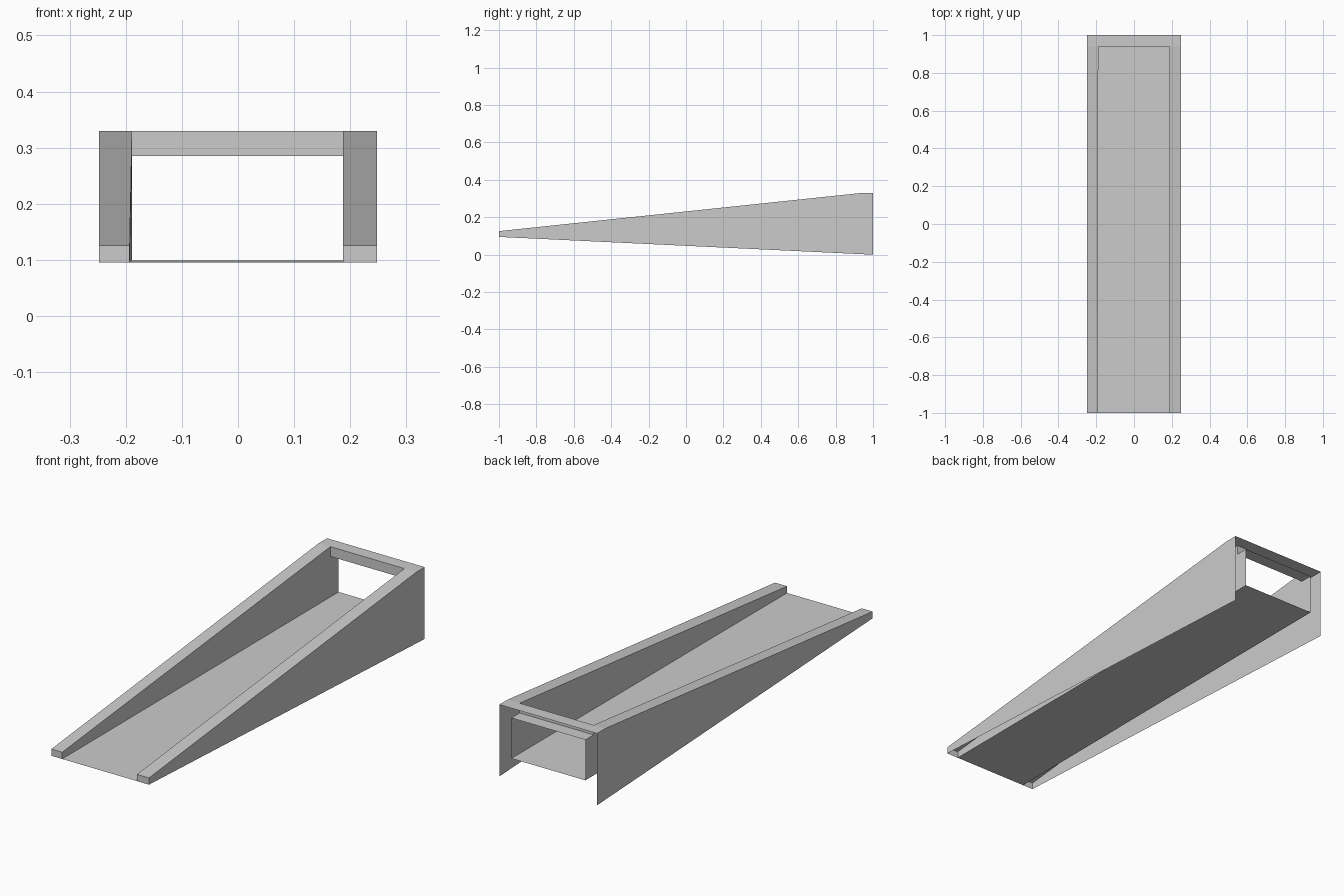
import bpy

if "Cube" in bpy.data.objects:
    bpy.data.objects.remove(bpy.data.objects["Cube"])

# Key profile points as (y, z)
FRONT, BACK, LIP = -1.0, 1.0, 0.94
RIM_FRONT, RIM_BACK, ROOF = 0.126, 0.33, 0.285
FLOOR_FRONT, FLOOR_BACK = 0.095, 0.099
OUTER = 0.248


def sheet(name, faces, flip=False):
    """Make one object from a list of polygons."""
    verts, polys = [], []
    for face in faces:
        face = face[::-1] if flip else face
        ids = []
        for p in face:
            if p not in verts:
                verts.append(p)
            ids.append(verts.index(p))
        polys.append(ids)
    mesh = bpy.data.meshes.new(name)
    mesh.from_pydata(verts, [], polys)
    mesh.update()
    obj = bpy.data.objects.new(name, mesh)
    bpy.context.collection.objects.link(obj)
    return obj


# Inner edge of each side: x at front end, x at back end
sides = {"left": (-1, -0.193, -0.189), "right": (1, 0.187, 0.187)}

for label, (s, xf, xb) in sides.items():
    xo = s * OUTER
    flip = s < 0

    # Tall outer wall
    outer = [(FRONT, FLOOR_FRONT), (BACK, 0.0), (BACK, RIM_BACK),
             (LIP, RIM_BACK), (FRONT, RIM_FRONT)]
    sheet(label + "_outer_wall", [[(xo, y, z) for y, z in outer]], flip)

    # Inner wall, notched under the back rim
    inner = [(FRONT, FLOOR_FRONT), (FRONT, RIM_FRONT), (LIP, RIM_BACK),
             (LIP, ROOF), (BACK, ROOF), (BACK, FLOOR_BACK)]
    sheet(label + "_inner_wall",
          [[(xf if y == FRONT else xb, y, z) for y, z in inner]], flip)

    # Sloping rim, flat rear corner and front end cap
    sheet(label + "_rim", [
        [(xf, FRONT, RIM_FRONT), (xo, FRONT, RIM_FRONT),
         (xo, LIP, RIM_BACK), (xb, LIP, RIM_BACK)],
        [(xb, LIP, RIM_BACK), (xo, LIP, RIM_BACK),
         (xo, BACK, RIM_BACK), (xb, BACK, RIM_BACK)],
        [(xf, FRONT, FLOOR_FRONT), (xo, FRONT, FLOOR_FRONT),
         (xo, FRONT, RIM_FRONT), (xf, FRONT, RIM_FRONT)],
    ], flip)

(_, lf, lb), (_, rf, rb) = sides.values()

# Channel floor
sheet("floor", [[(lf, FRONT, FLOOR_FRONT), (rf, FRONT, FLOOR_FRONT),
                 (rb, BACK, FLOOR_BACK), (lb, BACK, FLOOR_BACK)]])

# Back rim, its front lip and the roof of the rear opening
sheet("back_rim", [
    [(lb, LIP, RIM_BACK), (rb, LIP, RIM_BACK), (rb, BACK, RIM_BACK), (lb, BACK, RIM_BACK)],
    [(lb, LIP, ROOF), (rb, LIP, ROOF), (rb, LIP, RIM_BACK), (lb, LIP, RIM_BACK)],
    [(lb, BACK, ROOF), (rb, BACK, ROOF), (rb, LIP, ROOF), (lb, LIP, ROOF)],
])
